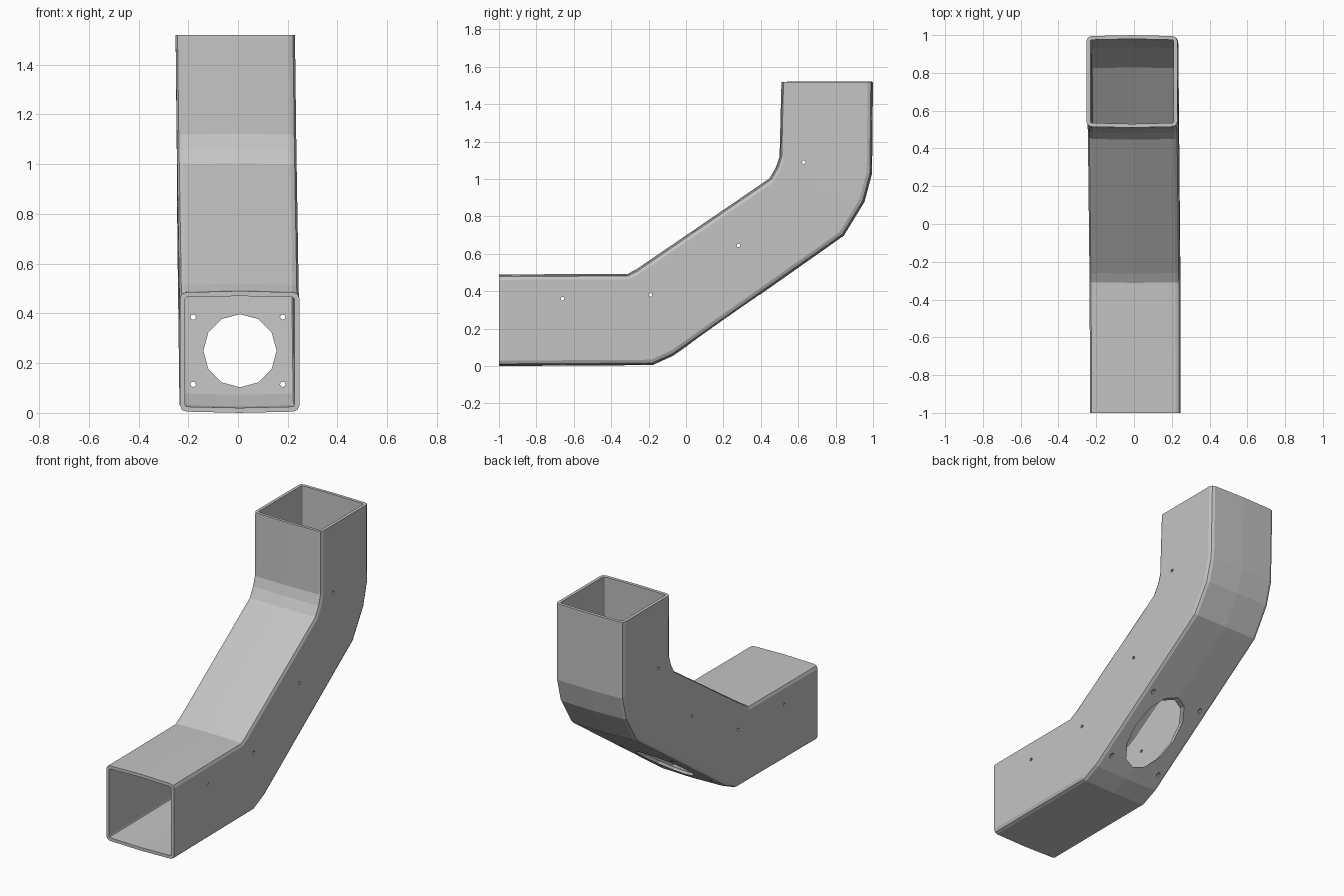
import bpy, bmesh, math
from mathutils import Matrix, Vector

cube = bpy.data.objects.get("Cube")
if cube:
    bpy.data.objects.remove(cube, do_unlink=True)

grey = bpy.data.materials.new("light_grey")
grey.use_nodes = True
colour = (0.55, 0.55, 0.55, 1)
grey.diffuse_color = colour
grey.node_tree.nodes["Principled BSDF"].inputs["Base Color"].default_value = colour


def make_object(name, bm):
    mesh = bpy.data.meshes.new(name)
    bm.to_mesh(mesh)
    bm.free()
    mesh.materials.append(grey)
    obj = bpy.data.objects.new(name, mesh)
    bpy.context.collection.objects.link(obj)
    return obj


# Duct path: outer bend point (y, z), inner bend point (y, z), sideways lean
stations = [
    ((-1.0, 0.005), (-1.0, 0.485), 0.007),
    ((-0.18, 0.01), (-0.31, 0.488), 0.005),
    ((-0.07, 0.06), (-0.26, 0.515), 0.004),
    ((0.84, 0.70), (0.45, 1.0), -0.004),
    ((0.95, 0.88), (0.485, 1.06), -0.005),
    ((0.99, 1.03), (0.505, 1.12), -0.006),
    ((0.995, 1.52), (0.515, 1.52), -0.011),
]

# Rounded square section with a slight crown: (sideways, outer-to-inner fraction)
half = [(0, -0.01), (0.215, 0), (0.232, 0.014), (0.24, 0.05),
        (0.24, 0.95), (0.232, 0.986), (0.215, 1), (0, 1.01)]
section = half + [(-x, t) for x, t in reversed(half[1:-1])]

bm = bmesh.new()
rings = []
for low, high, lean in stations:
    a, b = Vector((lean, *low)), Vector((lean, *high))
    rings.append([bm.verts.new(a.lerp(b, t) + Vector((x, 0, 0))) for x, t in section])
count = len(section)
for r0, r1 in zip(rings, rings[1:]):
    for i in range(count):
        j = (i + 1) % count
        bm.faces.new((r0[i], r1[i], r1[j], r0[j]))
# Make the faces point away from the duct axis
bm.normal_update()
crown = rings[0][0].link_faces[0]
if crown.normal.z > 0:
    bmesh.ops.reverse_faces(bm, faces=bm.faces[:])
duct = make_object("square_duct", bm)

wall = duct.modifiers.new("wall", 'SOLIDIFY')
wall.thickness = 0.02
wall.offset = -1
wall.use_even_offset = True

# Cutters: drain opening in the slope, its fixing holes, side fixing holes
bm = bmesh.new()


def cutter(centre, radius, length, axis, sides):
    turn = Matrix.Rotation(math.pi / 2, 4, axis)
    bmesh.ops.create_cone(bm, cap_ends=True, segments=sides, radius1=radius,
                          radius2=radius, depth=length,
                          matrix=Matrix.Translation(centre) @ turn)


cutter((0.008, 0.25, 0.25), 0.147, 0.8, 'X', 12)
for x in (-0.18, 0.18):
    for side in (-1, 1):
        cutter((x, 0.21 + side * 0.19, 0.25 + side * 0.135), 0.011, 0.2, 'X', 8)
for y, z in ((-0.66, 0.36), (-0.19, 0.38), (0.28, 0.645), (0.63, 1.09)):
    for x in (-0.24, 0.24):
        cutter((x, y, z), 0.01, 0.12, 'Y', 8)
holes = make_object("hole_cutters", bm)
holes.hide_render = True
holes.hide_viewport = True
holes.display_type = 'WIRE'

cut = duct.modifiers.new("holes", 'BOOLEAN')
cut.operation = 'DIFFERENCE'
cut.solver = 'EXACT'
cut.object = holes
